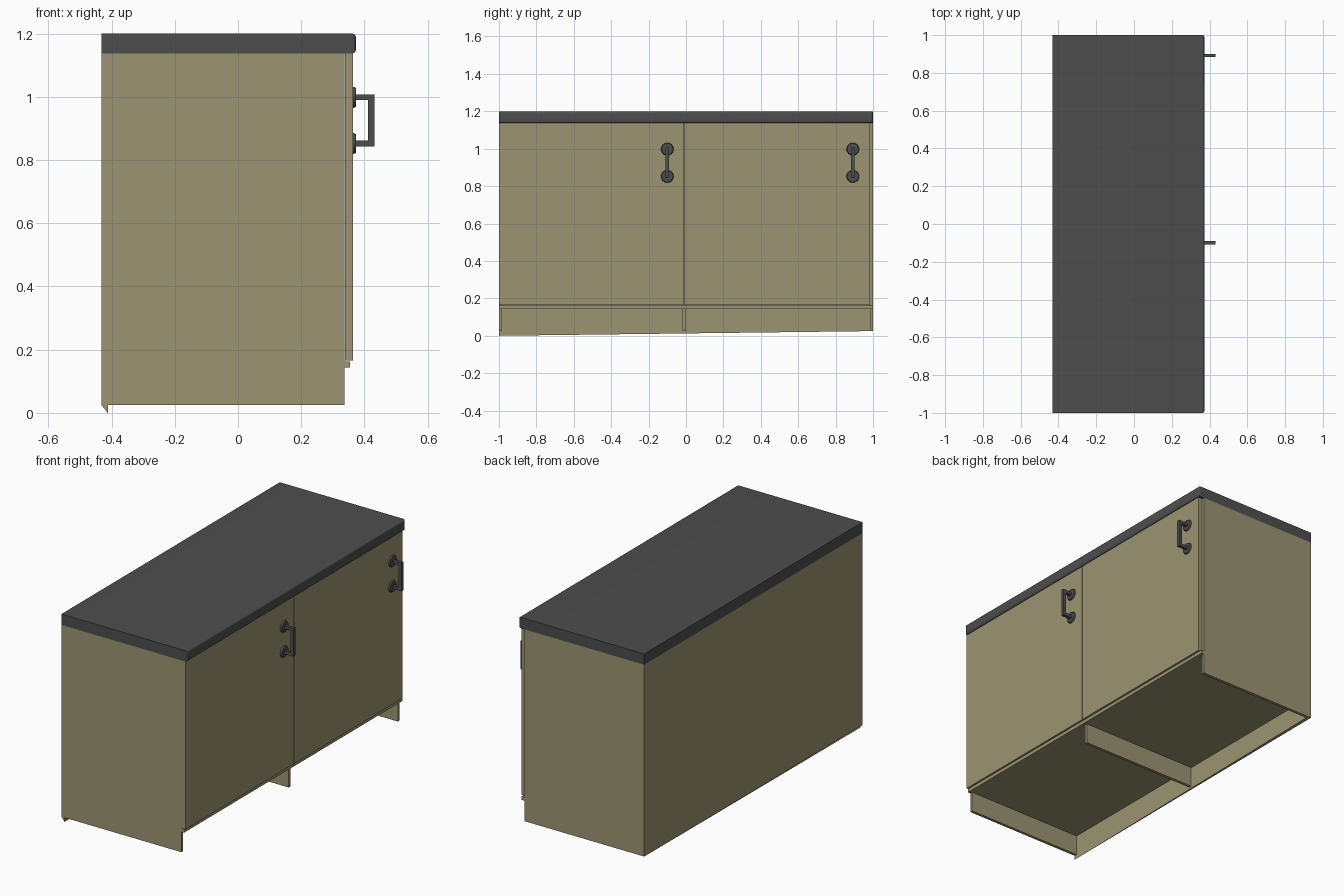
import bpy, bmesh
from math import pi

if "Cube" in bpy.data.objects:
    bpy.data.objects.remove(bpy.data.objects["Cube"])


def material(name, rgb):
    m = bpy.data.materials.new(name)
    m.diffuse_color = (*rgb, 1)
    m.use_nodes = True
    m.node_tree.nodes["Principled BSDF"].inputs["Base Color"].default_value = m.diffuse_color
    return m


olive = material("olive_paint", (0.33, 0.30, 0.17))
dark = material("dark_grey", (0.075, 0.075, 0.075))


def finish(bm, name, mat):
    me = bpy.data.meshes.new(name)
    bm.to_mesh(me)
    bm.free()
    me.materials.append(mat)
    ob = bpy.data.objects.new(name, me)
    bpy.context.collection.objects.link(ob)
    return ob


def add_box(bm, x, y, z):
    vs = bmesh.ops.create_cube(bm, size=1)["verts"]
    for v in vs:
        v.co = [r[0] if c < 0 else r[1] for c, r in zip(v.co, (x, y, z))]
    return vs


def box(name, x, y, z, mat=olive):
    bm = bmesh.new()
    add_box(bm, x, y, z)
    return finish(bm, name, mat)


# Countertop with a rounded front
bm = bmesh.new()
add_box(bm, (-0.432, 0.373), (-1, 1), (1.137, 1.2))
front = [e for e in bm.edges if all(v.co.x > 0.3 for v in e.verts)]
bmesh.ops.bevel(bm, geom=front, offset=0.012, segments=4, profile=0.5, affect='EDGES')
top = finish(bm, "countertop", dark)
bpy.context.view_layer.objects.active = top
top.select_set(True)
bpy.ops.object.shade_smooth_by_angle(angle=pi / 6)
top.select_set(False)

# Upright panels
for name, y0, y1 in (("left_side", -1, -0.983), ("divider", -0.018, -0.001),
                     ("right_side", 0.983, 1)):
    box(name, (-0.432, 0.337), (y0, y1), (0.025, 1.137))

# Back panel, one bottom corner dropping to the floor
bm = bmesh.new()
for v in add_box(bm, (-0.432, -0.412), (-1, 1), (0.025, 1.137)):
    if v.co.x > -0.42 and v.co.y < 0 and v.co.z < 0.1:
        v.co.z = 0
finish(bm, "back_panel", olive)

# Floor of the cabinet
box("bottom_shelf", (-0.42, 0.355), (-0.999, 0.999), (0.143, 0.163))

# Doors
box("left_door", (0.339, 0.364), (-1, -0.013), (0.165, 1.137))
box("right_door", (0.339, 0.364), (-0.008, 0.985), (0.165, 1.137))

# Handles: square bar, two posts and two round plates each
for name, y in (("left_handle", -0.10), ("right_handle", 0.892)):
    bm = bmesh.new()
    w = (y - 0.009, y + 0.009)
    add_box(bm, (0.412, 0.431), w, (0.843, 1.007))
    for z in (0.852, 0.998):
        add_box(bm, (0.36, 0.412), w, (z - 0.009, z + 0.009))
        vs = bmesh.ops.create_cone(bm, cap_ends=True, segments=24, radius1=0.035,
                                   radius2=0.03, depth=0.012)["verts"]
        for v in vs:
            v.co = (0.367 + v.co.z, y + v.co.x, z + v.co.y)
    bmesh.ops.recalc_face_normals(bm, faces=bm.faces)
    finish(bm, name, dark)
